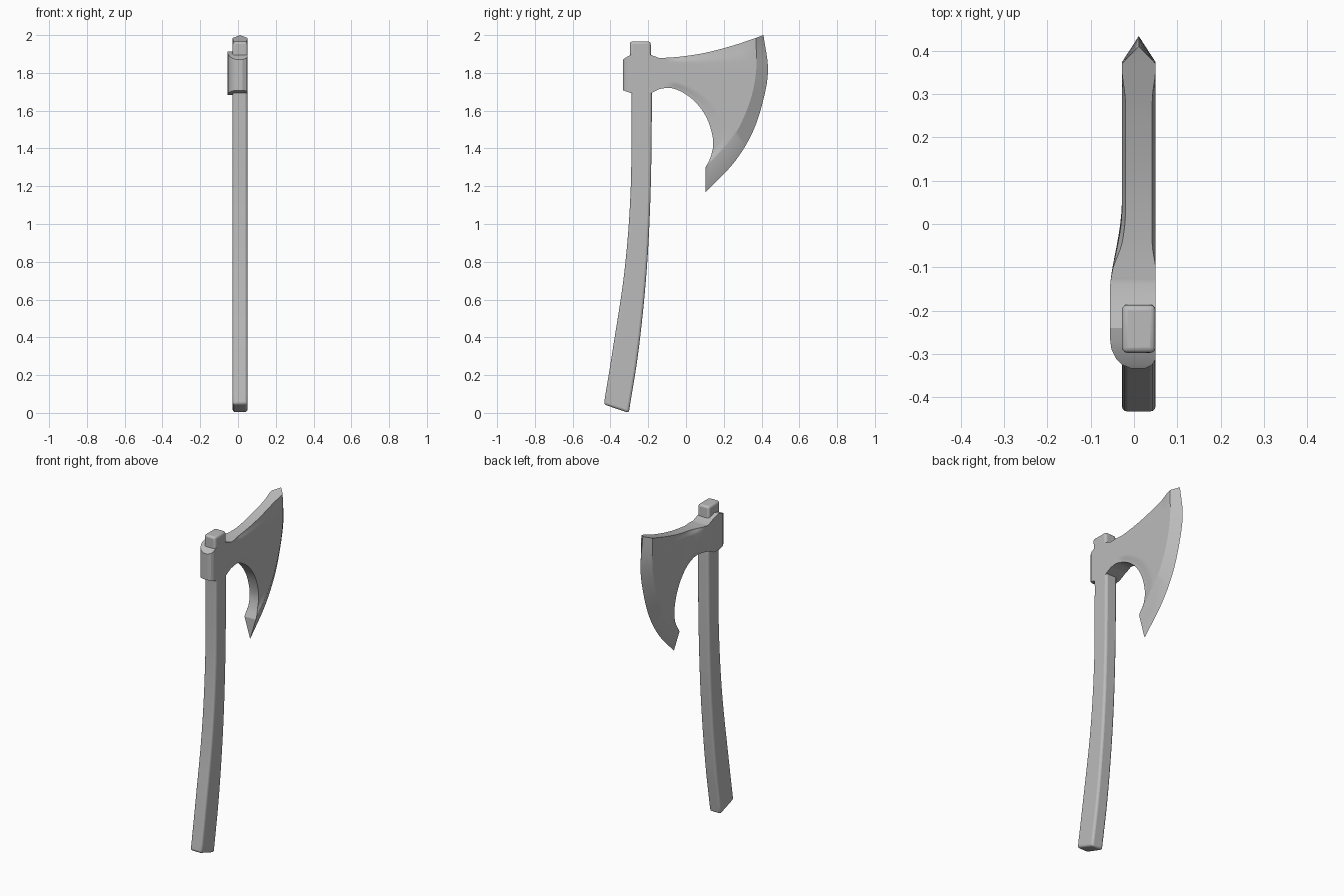
import bpy
import bmesh
from mathutils import Vector

if "Cube" in bpy.data.objects:
    bpy.data.objects.remove(bpy.data.objects["Cube"])

grey = bpy.data.materials.new("plain grey")
grey.use_nodes = True
grey.diffuse_color = (0.5, 0.5, 0.5, 1)
grey.node_tree.nodes["Principled BSDF"].inputs["Base Color"].default_value = (0.5, 0.5, 0.5, 1)

MID, LEFT, RIGHT = 0.011, -0.028, 0.05
ROWS, COLS = 28, 32


def curve(points, t):
    """Smooth curve through (y, z) points, t from 0 to 1."""
    p = [Vector(q) for q in points]
    p = [2 * p[0] - p[1]] + p + [2 * p[-1] - p[-2]]
    s = t * (len(p) - 3)
    i = min(int(s), len(p) - 4)
    f = s - i
    a, b, c, d = p[i:i + 4]
    return 0.5 * (2 * b + (c - a) * f + (2 * a - 5 * b + 4 * c - d) * f ** 2
                  + (3 * b - a - 3 * c + d) * f ** 3)


def ramp(a, b, x):
    t = max(0, min(1, (x - a) / (b - a)))
    return t * t * (3 - 2 * t)


def loft(name, columns, angle, bevel=0):
    """Closed solid from columns of (left point, right point) pairs."""
    bm = bmesh.new()
    grid = [[(bm.verts.new(l), bm.verts.new(r)) for l, r in col] for col in columns]
    n = len(grid[0])
    for a, b in zip(grid, grid[1:]):
        for j in range(n - 1):
            for s in (0, 1):
                bm.faces.new((a[j][s], b[j][s], b[j + 1][s], a[j + 1][s]))
        for j in (0, n - 1):
            bm.faces.new((a[j][0], a[j][1], b[j][1], b[j][0]))
    for col in (grid[0], grid[-1]):
        for j in range(n - 1):
            bm.faces.new((col[j][0], col[j][1], col[j + 1][1], col[j + 1][0]))
    bmesh.ops.remove_doubles(bm, verts=bm.verts, dist=0.0002)
    bmesh.ops.recalc_face_normals(bm, faces=bm.faces)
    mesh = bpy.data.meshes.new(name)
    bm.to_mesh(mesh)
    bm.free()
    ob = bpy.data.objects.new(name, mesh)
    bpy.context.collection.objects.link(ob)
    mesh.materials.append(grey)
    if bevel:
        m = ob.modifiers.new("rounded edges", "BEVEL")
        m.width, m.segments, m.limit_method, m.angle_limit = bevel, 3, "ANGLE", 0.7
    bpy.ops.object.select_all(action="DESELECT")
    ob.select_set(True)
    bpy.context.view_layer.objects.active = ob
    bpy.ops.object.shade_smooth_by_angle(angle=angle)
    return ob


# Curved handle: back and front outlines, foot to head
back = [(-0.435, 0.045), (-0.388, 0.335), (-0.325, 0.757), (-0.293, 1.18), (-0.288, 1.65)]
front = [(-0.303, 0.0), (-0.25, 0.34), (-0.208, 0.757), (-0.187, 1.18), (-0.18, 1.65)]
handle = []
for i in range(25):
    pair = [curve(side, i / 24) for side in (back, front)]
    handle.append([((LEFT, p.x, p.y), (RIGHT, p.x, p.y)) for p in pair])
for z, b, f in ((1.8, -0.293, -0.183), (1.966, -0.298, -0.187)):
    handle.append([((LEFT, y, z), (RIGHT, y, z)) for y in (b, f)])
loft("handle", handle, 0.6, 0.013)

# Outlines of the blade body and its cutting edge
top = [(-0.14, 1.878), (-0.03, 1.886), (0.1, 1.906), (0.24, 1.942), (0.37, 1.985)]
bottom = [(-0.14, 1.715), (-0.08, 1.72), (-0.01, 1.692), (0.06, 1.635), (0.115, 1.55),
          (0.144, 1.44), (0.132, 1.36), (0.104, 1.30)]
shoulder = [(0.37, 1.985), (0.372, 1.82), (0.345, 1.67), (0.285, 1.52), (0.21, 1.41), (0.104, 1.30)]
edge = [(0.41, 2.0), (0.434, 1.82), (0.41, 1.66), (0.35, 1.48), (0.25, 1.32), (0.104, 1.17)]
vs = [j / ROWS for j in range(ROWS + 1)]
head = []

# Collar around the handle, rounded at the back on one side
for y, xl, xr, zt, zb in (
        (-0.334, -0.005, 0.025, 1.87, 1.708), (-0.325, -0.027, 0.042, 1.877, 1.705),
        (-0.312, -0.041, 0.05, 1.885, 1.70), (-0.29, -0.052, 0.05, 1.897, 1.693),
        (-0.268, -0.055, 0.05, 1.905, 1.688), (-0.24, -0.055, 0.05, 1.912, 1.684),
        (-0.19, -0.055, 0.05, 1.897, 1.69)):
    head.append([((xl, y, zt + (zb - zt) * v), (xr, y, zt + (zb - zt) * v)) for v in vs])

# Blade body: patch spanned by the four outlines, thinner along its rims
t0, t1, b0, b1 = [Vector(p) for p in (top[0], top[-1], bottom[0], bottom[-1])]
for i in range(COLS + 1):
    u = i / COLS
    column = []
    for v in vs:
        p = (1 - v) * curve(top, u) + v * curve(bottom, u)
        p += (1 - u) * t0.lerp(b0, v) + u * curve(shoulder, v)
        p -= t0.lerp(t1, u).lerp(b0.lerp(b1, u), v)
        rim = 1 - ramp(0, 0.12, v) * (1 - ramp(0.75, 1, v))
        thin = 0.008 * rim * ramp(0.08, 0.22, u) * (1 - ramp(0.83, 0.98, u))
        left = LEFT - 0.027 * (1 - ramp(-0.05, 0.36, u)) / (1 - ramp(-0.05, 0.36, 0))
        column.append(((left + thin, p.x, p.y), (RIGHT - thin, p.x, p.y)))
    head.append(column)

# Sharp cutting edge
sharp = [curve(edge, v) for v in vs]
head.append([((MID, p.x, p.y), (MID, p.x, p.y)) for p in sharp])
loft("axe_head", head, 0.45)
